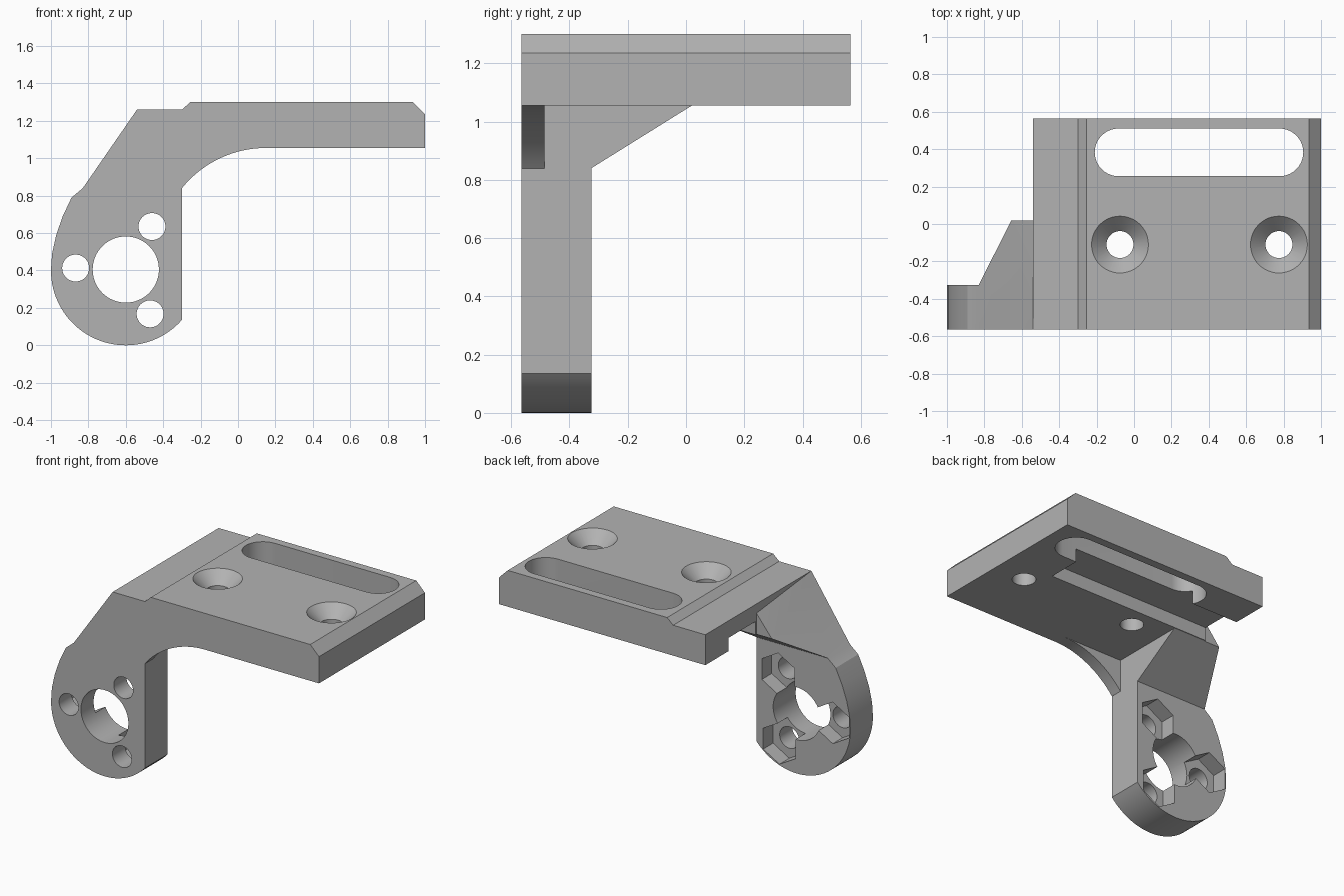
import bpy, bmesh
from math import sin, cos, pi, radians, atan2

old = bpy.data.objects.get("Cube")
if old:
    bpy.data.objects.remove(old, do_unlink=True)

grey = bpy.data.materials.new("plain_grey")
grey.use_nodes = True
colour = (0.45, 0.45, 0.45, 1)
grey.diffuse_color = colour
grey.node_tree.nodes["Principled BSDF"].inputs["Base Color"].default_value = colour

FRONT, BACK, LEG_BACK = -0.565, 0.565, -0.325
UNDER, TOP = 1.055, 1.3


def finish(name, bm):
    bmesh.ops.recalc_face_normals(bm, faces=bm.faces)
    mesh = bpy.data.meshes.new(name)
    bm.to_mesh(mesh)
    bm.free()
    mesh.materials.append(grey)
    obj = bpy.data.objects.new(name, mesh)
    bpy.context.collection.objects.link(obj)
    return obj


def prism(name, outline, lo, hi, axis="y"):
    """Extrude a 2D outline along y (x, z points) or z (x, y points)."""
    bm = bmesh.new()
    place = (lambda a, b: (a, lo, b)) if axis == "y" else (lambda a, b: (a, b, lo))
    face = bm.faces.new([bm.verts.new(place(a, b)) for a, b in outline])
    ext = bmesh.ops.extrude_face_region(bm, geom=[face])
    verts = [g for g in ext["geom"] if isinstance(g, bmesh.types.BMVert)]
    shift = (0, hi - lo, 0) if axis == "y" else (0, 0, hi - lo)
    bmesh.ops.translate(bm, verts=verts, vec=shift)
    return finish(name, bm)


def arc(cx, cz, r, start, end, n):
    angles = [start + (end - start) * i / n for i in range(n + 1)]
    return [(cx + r * cos(a), cz + r * sin(a)) for a in angles]


def ring(cx, cz, r, n=48, turn=0):
    return arc(cx, cz, r, turn, turn + 2 * pi, n)[:-1]


def box(name, x0, x1, y0, y1, z0, z1):
    return prism(name, [(x0, y0), (x1, y0), (x1, y1), (x0, y1)], z0, z1, "z")


def hull(name, points):
    bm = bmesh.new()
    for p in points:
        bm.verts.new(p)
    bmesh.ops.convex_hull(bm, input=bm.verts)
    bmesh.ops.dissolve_limit(bm, angle_limit=0.01, verts=bm.verts, edges=bm.edges)
    return finish(name, bm)


def combine(target, tool, operation):
    mod = target.modifiers.new(operation.lower(), "BOOLEAN")
    mod.operation, mod.solver, mod.object = operation, "EXACT", tool
    bpy.context.view_layer.objects.active = target
    bpy.ops.object.modifier_apply(modifier=mod.name)
    bpy.data.objects.remove(tool, do_unlink=True)


# Mounting plate with a stepped top and bevelled end
bracket = prism("mounting_bracket", [
    (-0.54, UNDER), (-0.54, 1.26), (-0.3, 1.26), (-0.255, TOP),
    (0.935, TOP), (1, 1.235), (1, UNDER)], FRONT, BACK)

# Hanging leg with a rounded foot
leg = prism("leg", arc(-0.6, 0.4, 0.4, radians(-41.4), -pi, 40) + [
    (-0.994, 0.49), (-0.972, 0.59), (-0.937, 0.69), (-0.89, 0.79), (-0.83, 0.84),
    (-0.57, 1.16), (-0.3, 1.16)], FRONT, LEG_BACK)

# Sloping gusset between leg and plate
gusset = hull("gusset", [
    (-0.83, FRONT, 0.84), (-0.57, FRONT, 1.16), (-0.54, FRONT, 1.26),
    (-0.3, FRONT, 1.26), (-0.3, FRONT, 0.84),
    (-0.83, LEG_BACK, 0.84), (-0.3, LEG_BACK, 0.84),
    (-0.655, 0.02, UNDER), (-0.3, 0.02, UNDER),
    (-0.54, 0.02, 1.197), (-0.3, 0.02, 1.197)])

# Thin curved rib under the front edge
cx, cz, r = 0.15, 0.477, 0.578
rib = prism("rib", arc(cx, cz, r, atan2(0.84 - cz, -0.3 - cx), pi / 2, 24)[::-1]
            + [(-0.4, 0.84), (-0.4, 1.15), (cx, 1.15)][0:], FRONT, -0.485)

for part in (leg, gusset, rib):
    combine(bracket, part, "UNION")

# Long slot through the plate
slot_r, slot_y = 0.1275, 0.383
slot = prism("slot", arc(0.905 - slot_r, slot_y, slot_r, -pi / 2, pi / 2, 20)
             + arc(-0.21 + slot_r, slot_y, slot_r, pi / 2, 3 * pi / 2, 20), 1, 1.4, "z")
combine(bracket, slot, "DIFFERENCE")

# Channel along the underside, open at the leg end
combine(bracket, box("channel", -0.9, 0.67, 0.03, 0.32, 0.95, 1.145), "DIFFERENCE")

# Countersunk screw holes
for x in (-0.075, 0.775):
    combine(bracket, prism("screw_hole", ring(x, -0.11, 0.072), 1, 1.4, "z"), "DIFFERENCE")
    sink = hull("countersink", [(a, b, z) for rad, z in ((0.07, 1.218), (0.172, 1.32))
                                for a, b in ring(x, -0.11, rad)])
    combine(bracket, sink, "DIFFERENCE")

# Shaft hole, bolt holes and hexagonal nut pockets in the leg
combine(bracket, prism("shaft_hole", ring(-0.6, 0.405, 0.177, 64), -0.8, 0), "DIFFERENCE")
for x, z in ((-0.46, 0.635), (-0.868, 0.413), (-0.47, 0.168)):
    combine(bracket, prism("bolt_hole", ring(x, z, 0.072), -0.8, 0), "DIFFERENCE")
    combine(bracket, prism("nut_pocket", ring(x, z, 0.14, 6, pi / 2), -0.43, 0), "DIFFERENCE")

bpy.ops.object.select_all(action="DESELECT")
bracket.select_set(True)
bpy.context.view_layer.objects.active = bracket
bpy.ops.object.shade_smooth_by_angle(angle=radians(25))
